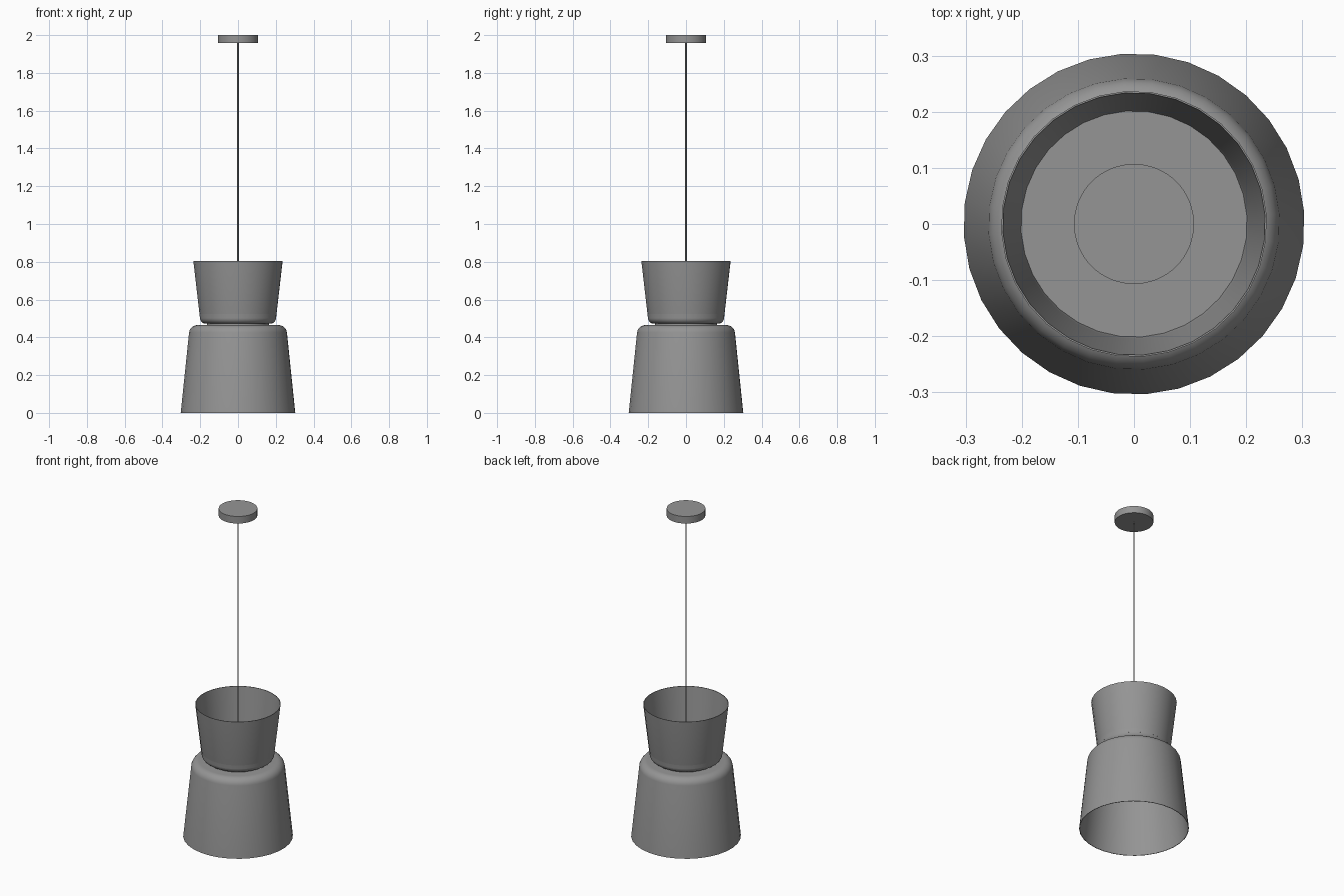
import bpy, bmesh, math

cube = bpy.data.objects.get("Cube")
if cube:
    bpy.data.objects.remove(cube, do_unlink=True)

grey = bpy.data.materials.new("mid_grey")
grey.use_nodes = True
colour = (0.3, 0.3, 0.3, 1)
grey.diffuse_color = colour
grey.node_tree.nodes["Principled BSDF"].inputs["Base Color"].default_value = colour


def arc(r, z, radius, start, end, steps=6):
    """Rounded profile corner about the centre (r, z), angles in degrees."""
    angles = [math.radians(start + (end - start) * i / steps) for i in range(steps + 1)]
    return [(r + radius * math.cos(a), z + radius * math.sin(a)) for a in angles]


def lathe(name, profile, sides, turn=0.0):
    """Spin a (radius, height) profile about z; zero radius closes to a point."""
    bm = bmesh.new()
    rings = []
    for r, z in profile:
        if r == 0:
            rings.append([bm.verts.new((0, 0, z))] * sides)
            continue
        angles = [turn + math.tau * i / sides for i in range(sides)]
        rings.append([bm.verts.new((r * math.cos(a), r * math.sin(a), z)) for a in angles])
    for low, high in zip(rings, rings[1:]):
        for i in range(sides):
            j = (i + 1) % sides
            quad = dict.fromkeys((low[i], low[j], high[j], high[i]))
            bm.faces.new(list(quad))
    bmesh.ops.recalc_face_normals(bm, faces=bm.faces)
    mesh = bpy.data.meshes.new(name)
    bm.to_mesh(mesh)
    bm.free()
    mesh.materials.append(grey)
    obj = bpy.data.objects.new(name, mesh)
    bpy.context.collection.objects.link(obj)
    bpy.ops.object.select_all(action="DESELECT")
    obj.select_set(True)
    bpy.context.view_layer.objects.active = obj
    bpy.ops.object.shade_smooth_by_angle(angle=math.radians(35))
    return obj


turn = math.radians(4)

# Lower shade: hollow bell, open below, with a rounded shoulder
lathe("lower_shade",
      [(0, 0.445), (0.245, 0.445), (0.301, 0), (0.304, 0)]
      + arc(0.215, 0.42, 0.045, 7, 90) + [(0, 0.465)], 32, turn)

# Upper shade: hollow cup, open above, with a rounded base
lathe("upper_shade",
      [(0, 0.472)] + arc(0.17, 0.504, 0.032, -90, -7)
      + [(0.237, 0.805), (0.234, 0.805), (0.202, 0.5), (0, 0.5)], 32, turn)

# Joint between the shades
lathe("neck", [(0, 0.46), (0.165, 0.46), (0.165, 0.475), (0, 0.475)], 32, turn)

# Hanging cable and ceiling mount
lathe("cable", [(0, 0.49), (0.004, 0.49), (0.004, 1.97), (0, 1.97)], 12)
lathe("ceiling_mount", [(0, 1.957), (0.107, 1.957), (0.107, 2), (0, 2)], 64)
